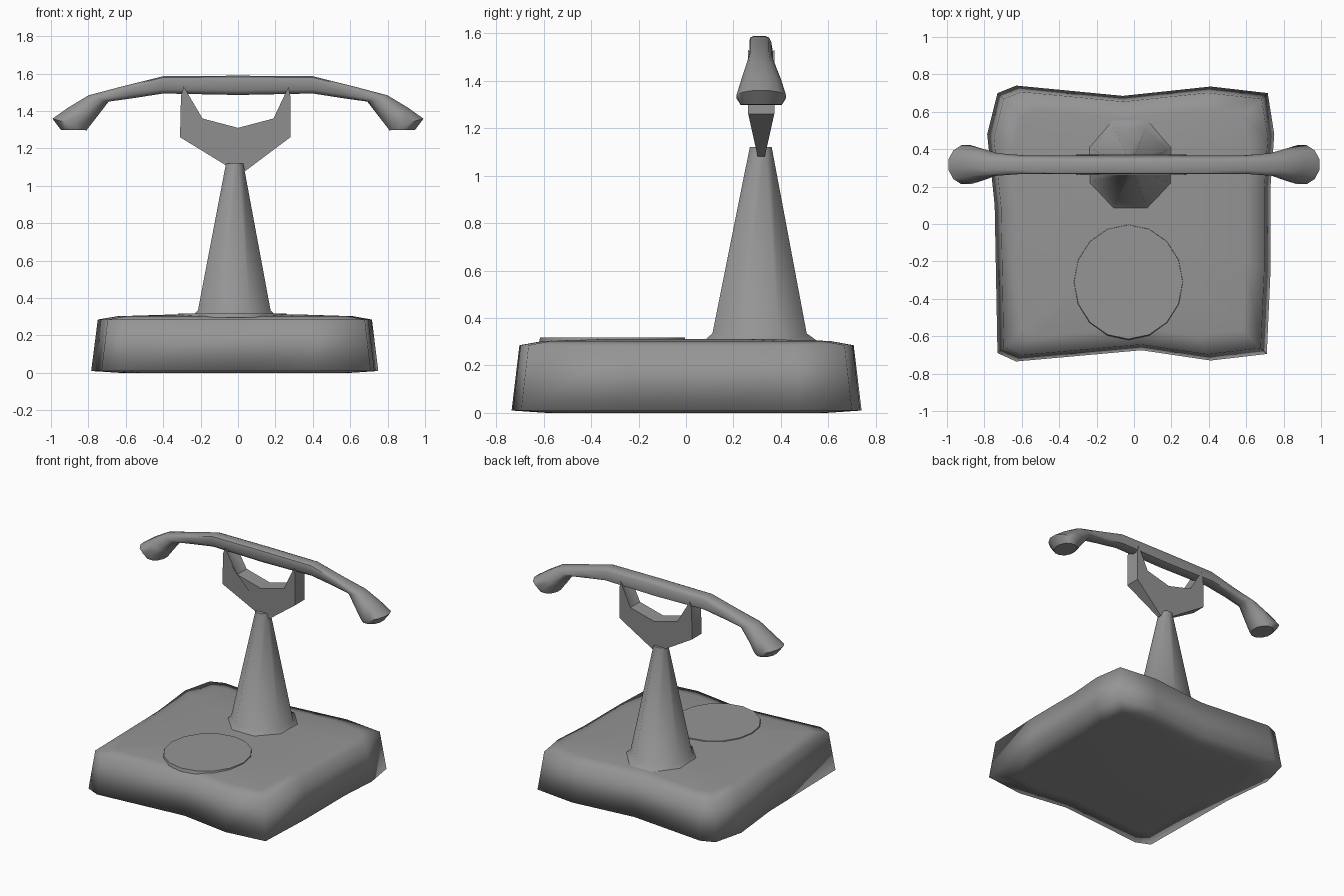
import bpy, bmesh, math
from mathutils import Vector

cube = bpy.data.objects.get("Cube")
if cube:
    bpy.data.objects.remove(cube, do_unlink=True)

grey = bpy.data.materials.new("mid_grey")
grey.use_nodes = True
grey.diffuse_color = (0.3, 0.3, 0.3, 1)
grey.node_tree.nodes["Principled BSDF"].inputs["Base Color"].default_value = (0.3, 0.3, 0.3, 1)


def finish(name, bm, angle):
    bmesh.ops.recalc_face_normals(bm, faces=bm.faces)
    mesh = bpy.data.meshes.new(name)
    bm.to_mesh(mesh)
    bm.free()
    mesh.materials.append(grey)
    ob = bpy.data.objects.new(name, mesh)
    bpy.context.collection.objects.link(ob)
    bpy.ops.object.select_all(action="DESELECT")
    ob.select_set(True)
    bpy.context.view_layer.objects.active = ob
    bpy.ops.object.shade_smooth_by_angle(angle=math.radians(angle))
    return ob


def loft(name, rings, angle=40):
    """Skin a list of equal-length point rings and cap both ends."""
    bm = bmesh.new()
    loops = [[bm.verts.new(p) for p in ring] for ring in rings]
    for a, b in zip(loops, loops[1:]):
        for i in range(len(a)):
            j = (i + 1) % len(a)
            bm.faces.new((a[i], a[j], b[j], b[i]))
    for ends in (loops[0], loops[-1]):
        bm.faces.new(ends)
    return finish(name, bm, angle)


def circle(cx, cy, z, rx, ry, n, turn=0.0):
    angles = [math.tau * (i + turn) / n for i in range(n)]
    return [(cx + rx * math.cos(a), cy + ry * math.sin(a), z) for a in angles]


# Cushion-shaped base with pinched front and back edges
outline = [(-0.73, -0.69), (-0.63, -0.735), (0.04, -0.675), (0.41, -0.73), (0.71, -0.695),
           (0.73, -0.25), (0.73, 0.2), (0.75, 0.48), (0.715, 0.70), (0.41, 0.735),
           (-0.06, 0.685), (-0.63, 0.74), (-0.73, 0.70), (-0.785, 0.48), (-0.745, 0.1)]


def base_ring(scale, z):
    return [(x * scale, y * scale, z) for x, y in outline]


loft("base", [base_ring(0.8, 0.0), base_ring(1, 0.01), base_ring(0.955, 0.285),
              base_ring(0.82, 0.303), base_ring(0.45, 0.312)], angle=180)

# Shallow dial plate lying almost flush with the base
loft("dial", [circle(-0.03, -0.31, 0.295, 0.295, 0.31, 16),
              circle(-0.03, -0.31, 0.318, 0.29, 0.305, 16)])

# Tapered column with a flared foot
loft("column", [circle(-0.02, 0.315, 0.295, 0.25, 0.27, 8, 0.5),
                circle(-0.02, 0.31, 0.335, 0.21, 0.215, 8, 0.5),
                circle(-0.018, 0.315, 1.12, 0.05, 0.05, 8, 0.5)], angle=50)

# Forked cradle: three slices through its depth, the middle prongs lower
fork = [(-0.065, 1.11), (-0.31, 1.26), (-0.305, 1.48), (-0.29, 1.53), (-0.19, 1.36), (0, 1.31),
        (0.19, 1.36), (0.27, 1.53), (0.28, 1.48), (0.28, 1.26), (0.04, 1.08)]


def fork_slice(side):
    ring = []
    for x, z in fork:
        depth = 0.015 + 0.04 * min(1, max(0, (z - 1.08) / 0.18))
        top = z if side else min(z, 1.48)
        ring.append((x, 0.317 + side * depth, top))
    return ring


loft("cradle", [fork_slice(s) for s in (-1, 0, 1)], angle=35)

# Handset: sections given as top point, bottom point, half width, squareness
half = [((0.0, 1.59), (0.0, 1.485), 0.047, 0.5),
        ((0.4, 1.587), (0.4, 1.493), 0.047, 0.5),
        ((0.62, 1.532), (0.56, 1.468), 0.047, 0.6),
        ((0.8, 1.485), (0.69, 1.45), 0.06, 0.8),
        ((0.91, 1.42), (0.75, 1.37), 0.088, 1.0),
        ((0.995, 1.36), (0.8, 1.305), 0.108, 1.0),
        ((0.95, 1.3), (0.805, 1.297), 0.09, 1.0)]


def section(sign, top, bottom, width, power):
    t, b = Vector((sign * top[0], top[1])), Vector((sign * bottom[0], bottom[1]))
    mid, up = (t + b) / 2, (t - b) / 2
    ring = []
    for i in range(12):
        a = math.tau * (i + 0.5) / 12
        c, s = math.cos(a), math.sin(a)
        across = math.copysign(abs(c) ** power, c)
        rise = math.copysign(abs(s) ** power, s)
        p = mid + up * rise
        lean = -0.008 * rise if power < 1 else 0
        ring.append((p.x, 0.317 + width * across + lean, p.y))
    return ring


loft("handset", [section(-1, *s) for s in reversed(half)] +
     [section(1, *s) for s in half[1:]], angle=50)
